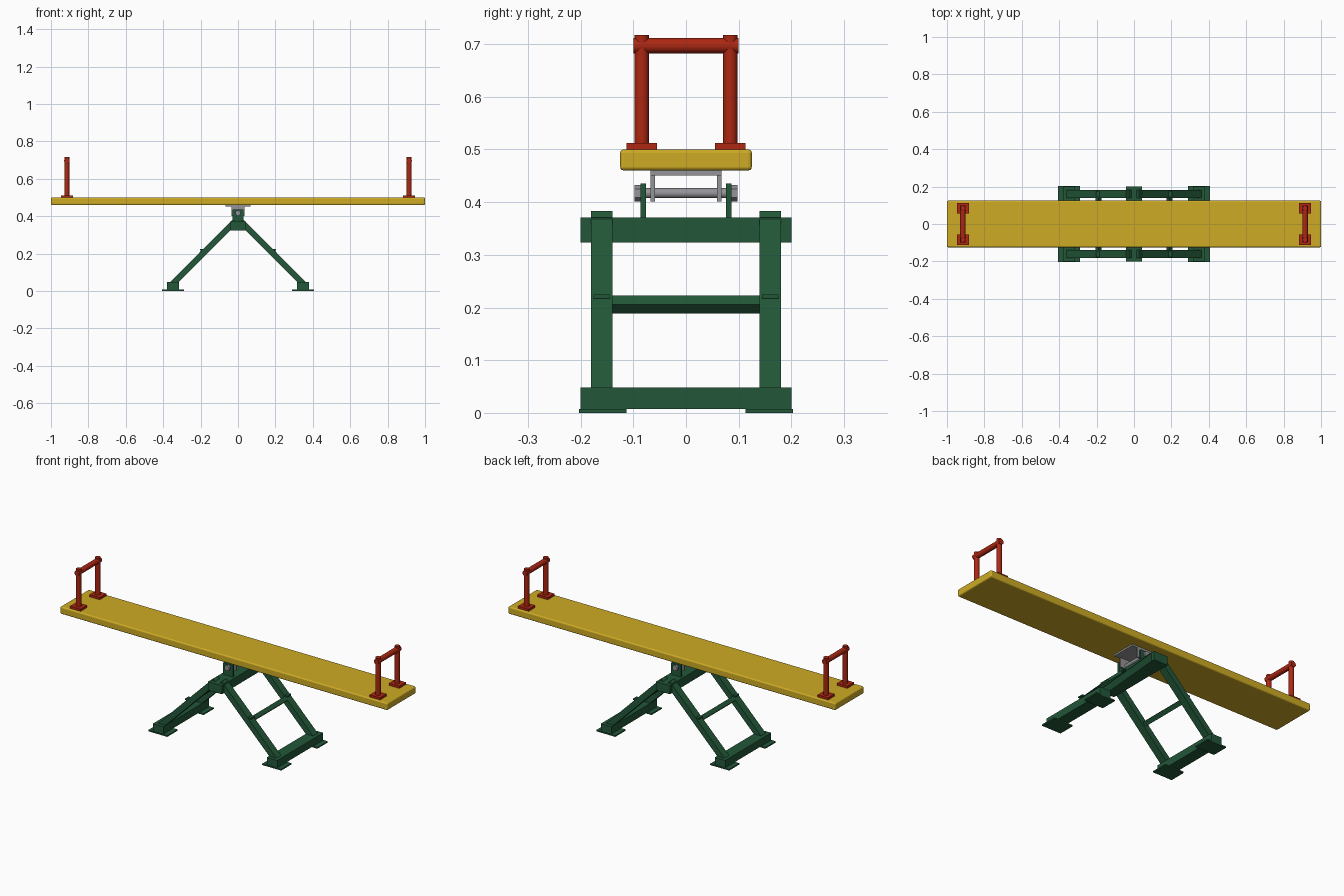
import bpy, math
from mathutils import Vector

if "Cube" in bpy.data.objects:
    bpy.data.objects.remove(bpy.data.objects["Cube"], do_unlink=True)


def material(name, rgb):
    m = bpy.data.materials.new(name)
    m.use_nodes = True
    m.diffuse_color = (*rgb, 1)
    m.node_tree.nodes["Principled BSDF"].inputs["Base Color"].default_value = (*rgb, 1)
    return m


YELLOW = material("plank yellow", (0.62, 0.41, 0.018))
GREEN = material("frame green", (0.016, 0.096, 0.04))
RED = material("handle red", (0.42, 0.02, 0.006))
GREY = material("steel grey", (0.3, 0.3, 0.32))


def box(name, centre, size, mat, bevel=0, tilt=0):
    bpy.ops.mesh.primitive_cube_add(size=1, location=centre)
    o = bpy.context.object
    o.name = name
    o.scale = size
    bpy.ops.object.transform_apply(location=False, rotation=False, scale=True)
    o.rotation_euler.y = tilt
    o.data.materials.append(mat)
    if bevel:
        mod = o.modifiers.new("soft edges", "BEVEL")
        mod.width = bevel
        mod.segments = 3
    return o


def rod(name, a, b, radius, mat, sides=24):
    a, b = Vector(a), Vector(b)
    bpy.ops.mesh.primitive_cylinder_add(vertices=sides, radius=radius,
                                        depth=(b - a).length, location=(a + b) / 2)
    o = bpy.context.object
    o.name = name
    o.rotation_euler = (b - a).to_track_quat("Z", "Y").to_euler()
    o.data.materials.append(mat)
    if sides > 6:
        bpy.ops.object.shade_smooth_by_angle()
    return o


# Plank
box("plank", (0, 0, 0.48), (2, 0.25, 0.04), YELLOW, 0.007)

# Handles at both ends
for end, x in (("left", 0.915), ("right", -0.915)):
    for side in (-1, 1):
        y = side * 0.084
        box(f"{end}_handle_pad", (x, y, 0.506), (0.064, 0.058, 0.012), RED)
        rod(f"{end}_handle_post", (x, y, 0.51), (x, y, 0.717), 0.0135, RED)
    rod(f"{end}_handle_grip", (x, -0.1, 0.697), (x, 0.1, 0.697), 0.0145, RED)

# Pivot bracket, pin and lugs
box("bracket_plate", (0, 0, 0.4555), (0.135, 0.134, 0.009), GREY)
rod("pivot_pin", (0, -0.098, 0.417), (0, 0.098, 0.417), 0.0095, GREY)
for side in (-1, 1):
    box("bracket_cheek", (0, side * 0.063, 0.427), (0.068, 0.009, 0.052), GREY)
    rod("pivot_nut", (0, side * 0.086, 0.417), (0, side * 0.098, 0.417), 0.0155, GREY, 6)
    box("frame_lug", (0, side * 0.081, 0.40), (0.06, 0.01, 0.07), GREEN)

# Trestle frame
box("top_beam", (0, 0, 0.347), (0.084, 0.4, 0.048), GREEN)
for end, s in (("left", 1), ("right", -1)):
    tilt = s * math.radians(45)
    box(f"{end}_bottom_beam", (s * 0.348, 0, 0.0275), (0.064, 0.4, 0.041), GREEN)
    box(f"{end}_cross_bar", (s * 0.19, 0, 0.206), (0.024, 0.28, 0.024), GREEN, tilt=tilt)
    for side in (-1, 1):
        y = side * 0.16
        box(f"{end}_leg", (s * 0.183, y, 0.204), (0.475, 0.041, 0.032), GREEN, tilt=tilt)
        box(f"{end}_bar_tab", (s * 0.184, y, 0.221), (0.036, 0.032, 0.007), GREEN)
        box(f"{end}_foot_plate", (s * 0.348, side * 0.158, 0.0035), (0.116, 0.09, 0.007), GREEN)
